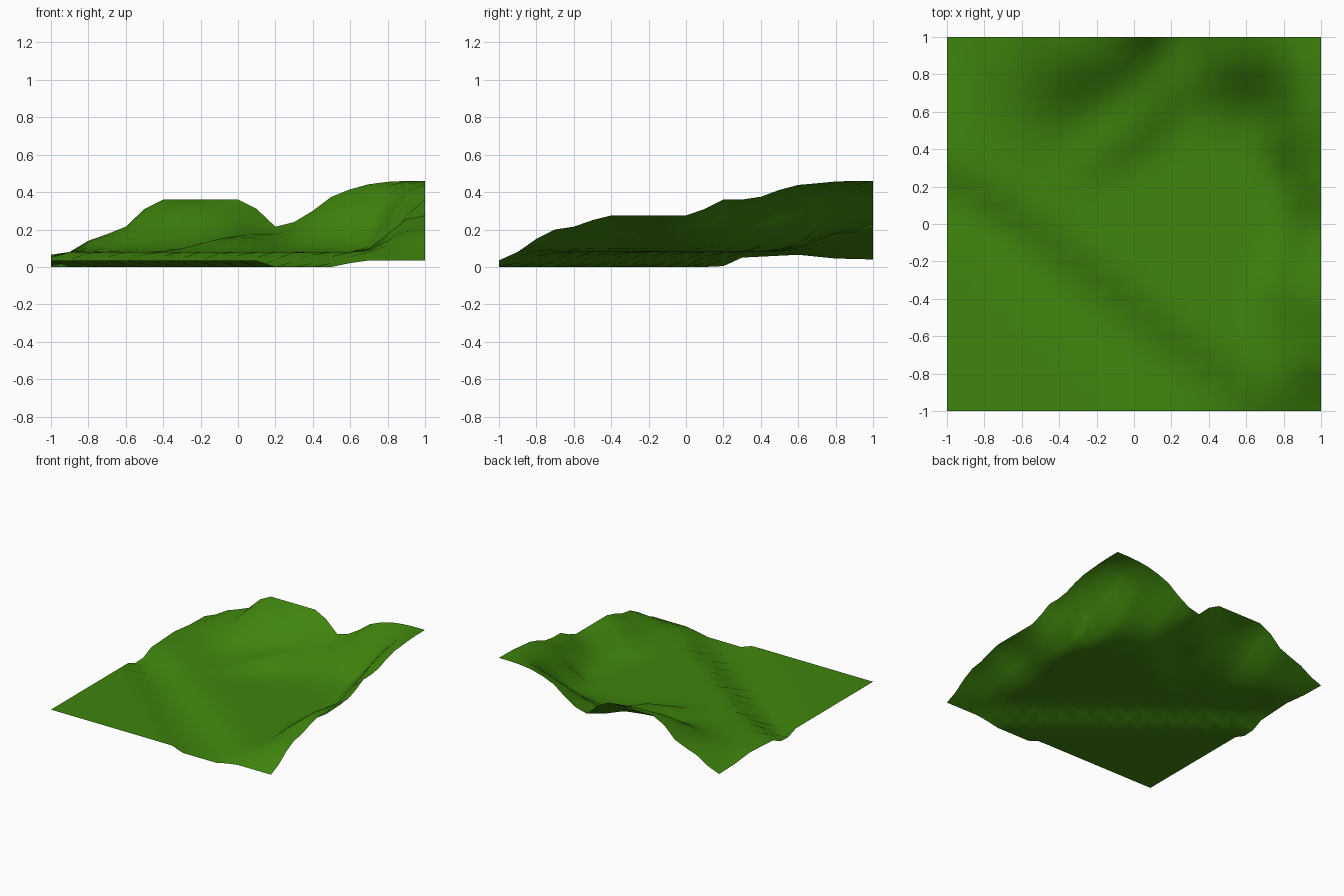
import bpy, bmesh

if "Cube" in bpy.data.objects:
    bpy.data.objects.remove(bpy.data.objects["Cube"])


def interp(pts, t):
    if t <= pts[0][0]:
        return pts[0][1]
    for (a, u), (b, v) in zip(pts, pts[1:]):
        if t <= b:
            return u + (v - u) * (t - a) / (b - a)
    return pts[-1][1]


# crest heights along the back edge (by x) and right edge (by y)
BACK = [(-1, .04), (-.9, .08), (-.8, .14), (-.7, .175), (-.6, .215), (-.5, .31), (-.4, .36),
        (0, .36), (.1, .31), (.2, .215), (.3, .24), (.4, .30), (.5, .375), (.6, .415),
        (.7, .44), (.8, .45), (.9, .46), (1, .46)]
RIGHT = [(-1, .035), (-.9, .065), (-.8, .15), (-.7, .20), (-.6, .215), (-.5, .25), (-.4, .275),
         (0, .275), (.1, .31), (.2, .36), (.3, .36), (.4, .375), (.5, .41), (.6, .435),
         (.7, .44), (.8, .45), (.9, .46), (1, .46)]
# how the hills fall away from those edges
HILL_FALL = [(.4, 0), (.5, .04), (.6, .13), (.7, .35), (.8, .65), (.9, .89), (1, 1)]
RIDGE_FALL = [(.6, 0), (.7, .1), (.8, .5), (.9, .9), (1, 1)]
RIDGE_STEEP = [(-.3, 0), (0, 2.5), (.2, 2.5), (.4, 0)]
# raised valley floor that spills forward between the two back hills
VALLEY = [(.32, 0), (.5, .09), (.8, .1), (1, .12)]
LEFT_EDGE = [(.2, .015), (.3, .05), (.6, .065), (.8, .045), (1, .04)]
PLAIN, MEADOW = .035, .08


def height(x, y):
    # diagonal river between the low plain and the meadow
    p = .61 * x + .79 * y
    bank = -.61 - .11 * (x + 1)
    if p < -.5:
        return interp([(bank, PLAIN), (bank + .07, 0)], p)
    bend = interp([(-1, 0), (-.8, .035), (0, .035), (.2, 0)], y)
    base = interp([(-.46 + bend, 0), (-.32 + bend, MEADOW)], p)
    if x < -.95:
        base = min(base, interp(LEFT_EDGE, y))
    if y < -.95:
        base = min(base, PLAIN)
    # back hills and slanted valley
    shift = interp([(-.9, 0), (-.6, .07), (-.3, .03), (-.1, 0)], x)
    ys = min(1, y + shift * (1 - y) * 3)
    a = max(0, interp(BACK, x) - MEADOW) * interp(HILL_FALL, ys)
    if y < .95:
        centre = .2 - .45 * (1 - y)
        w = max(0, 1 - abs(x - centre) / .27)
        a = (1 - w) * a + w * interp(VALLEY, y - .45 * x)
    # right ridge, steepest in the middle
    fall = interp(RIDGE_FALL, x) ** (1 + interp(RIDGE_STEEP, y))
    b = max(0, interp(RIGHT, y) - MEADOW) * fall
    return max(0, base + a + b - a * b / .38)


# terrain sheet: square grid pushed up by the height function
N = 20
bm = bmesh.new()
bmesh.ops.create_grid(bm, x_segments=N, y_segments=N, size=1)
for v in bm.verts:
    v.co.z = height(round(v.co.x, 3), round(v.co.y, 3))
mesh = bpy.data.meshes.new("terrain")
bm.to_mesh(mesh)
bm.free()
mesh.shade_smooth()
terrain = bpy.data.objects.new("terrain", mesh)
bpy.context.collection.objects.link(terrain)

# grass green
mat = bpy.data.materials.new("grass")
mat.diffuse_color = (.05, .235, .004, 1)
mat.use_nodes = True
mat.node_tree.nodes["Principled BSDF"].inputs["Base Color"].default_value = mat.diffuse_color
mesh.materials.append(mat)
